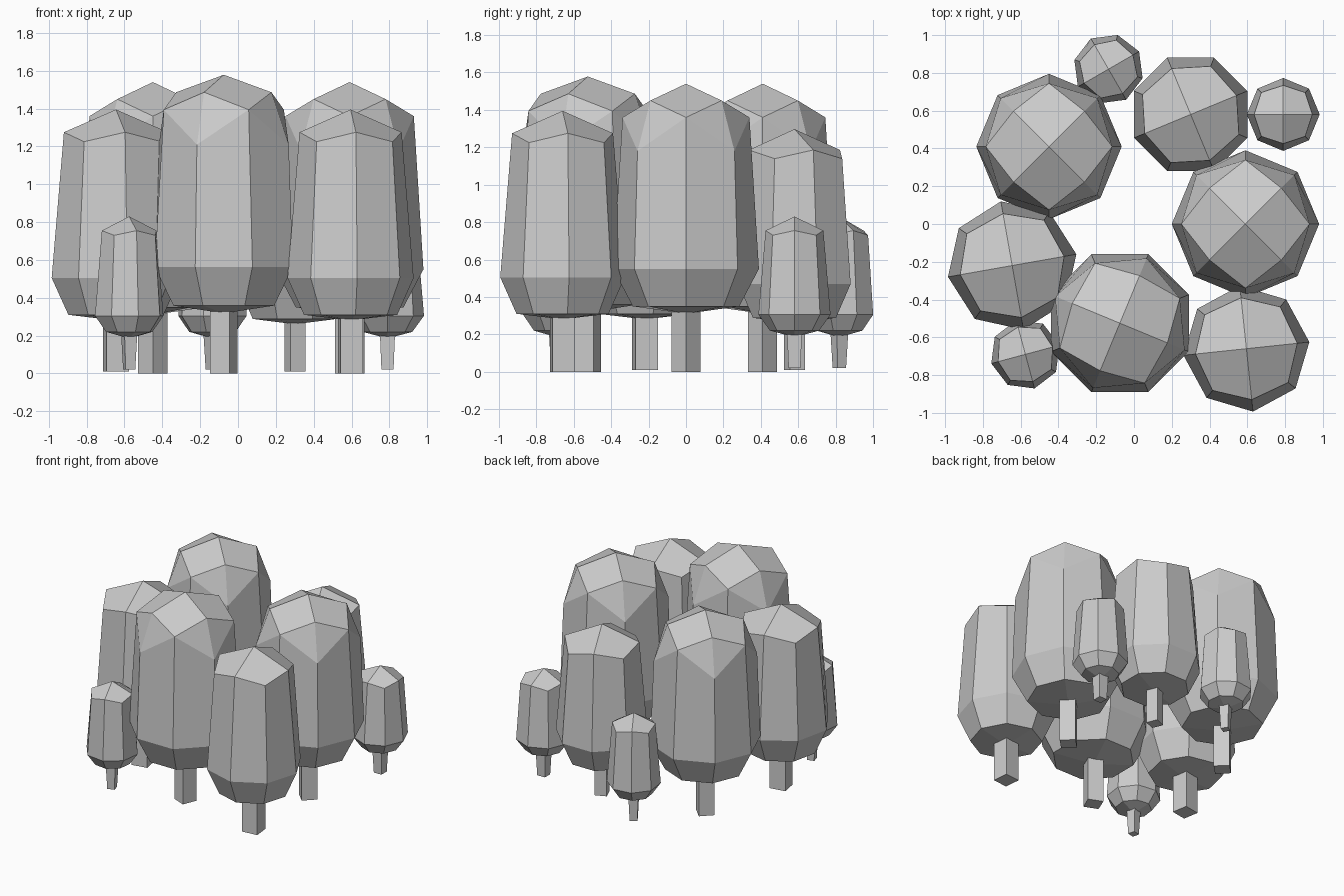
import bpy
import bmesh
from math import cos, sin, radians

cube = bpy.data.objects.get("Cube")
if cube:
    bpy.data.objects.remove(cube, do_unlink=True)

grey = bpy.data.materials.new("plain_grey")
grey.use_nodes = True
colour = (0.6, 0.6, 0.6, 1)
grey.diffuse_color = colour
grey.node_tree.nodes["Principled BSDF"].inputs["Base Color"].default_value = colour


def finish(name, bm, x, y, turn):
    bmesh.ops.recalc_face_normals(bm, faces=bm.faces)
    mesh = bpy.data.meshes.new(name)
    bm.to_mesh(mesh)
    bm.free()
    mesh.materials.append(grey)
    ob = bpy.data.objects.new(name, mesh)
    ob.location = (x, y, 0)
    ob.rotation_euler.z = radians(turn)
    bpy.context.collection.objects.link(ob)


def ring(bm, even, odd):
    """Eight vertices; even ones lie on the cross lines, odd ones between them."""
    verts = []
    for i in range(8):
        r, z = odd if i % 2 else even
        a = radians(45 * i)
        verts.append(bm.verts.new((r * cos(a), r * sin(a), z)))
    return verts


def cap(bm, z, rim):
    # Four quads meeting at a pole
    pole = bm.verts.new((0, 0, z))
    for i in range(0, 8, 2):
        bm.faces.new((pole, rim[i - 1], rim[i], rim[(i + 1) % 8]))


def band(bm, low, high):
    for i in range(8):
        j = (i + 1) % 8
        bm.faces.new((low[i], low[j], high[j], high[i]))


def cap_cross(bm, z, rim):
    # Four quads whose shared edges run along the even vertices
    pole = bm.verts.new((0, 0, z))
    for i in range(1, 8, 2):
        bm.faces.new((pole, rim[i - 1], rim[i], rim[(i + 1) % 8]))


def canopy(name, x, y, turn, r, h, shape):
    """Crown made of a pole, shoulder ring, wide skirt ring and underside."""
    top, mid, corner, skirt, under, base = shape
    bm = bmesh.new()
    shoulder = ring(bm, (mid[0] * r, mid[1] * h), (corner[0] * r, corner[1] * h))
    wide = ring(bm, (r, skirt * h), (r, skirt * h))
    low = ring(bm, (under[0] * r, under[1] * h), (under[0] * r, under[1] * h))
    cap_cross(bm, top * h, shoulder)
    if len(mid) == 3:
        # Pointed notches below the cross lines on the large crowns
        tips = ring(bm, (0.94 * r, mid[2] * h), (0, 0))
        for i in range(0, 8, 2):
            bm.faces.new((shoulder[i], shoulder[i - 1], tips[i]))
            bm.faces.new((shoulder[i], tips[i], shoulder[i + 1]))
        for i in range(1, 8, 2):
            bm.verts.remove(tips[i])
            tips[i] = shoulder[i]
        band(bm, wide, tips)
    else:
        band(bm, wide, shoulder)
    band(bm, low, wide)
    cap_cross(bm, base * h, low)
    finish(name, bm, x, y, turn)


def trunk(name, x, y, turn, side, foot, top, taper):
    bm = bmesh.new()
    bmesh.ops.create_cube(bm, size=1)
    for v in bm.verts:
        s = side * (taper if v.co.z < 0 else 1)
        v.co = (v.co.x * s, v.co.y * s, foot if v.co.z < 0 else top)
    finish(name, bm, x, y, turn)


# Crown proportions: top, mid (radius, height[, notch]), corner, skirt, underside, base
LARGE = (1.54, (0.69, 1.45, 1.18), (0.87, 1.36), 0.55, (0.73, 0.35), 0.31)
MEDIUM = (1.395, (0.81, 1.275), (0.85, 1.225), 0.505, (0.74, 0.31), 0.28)
SMALL = (0.83, (0.8, 0.755), (0.85, 0.73), 0.305, (0.68, 0.22), 0.185)

# Name, x, y, turn, radius, height scale, shape, trunk side, trunk foot, taper
trees = [
    ("large_tree_back", -0.45, 0.41, 45, 0.385, 1, LARGE, 0.11, 0, 1),
    ("large_tree_left", 0.59, 0.0, 45, 0.39, 1, LARGE, 0.11, 0, 1),
    ("large_tree_front", -0.075, -0.525, 67.5, 0.395, 1.025, LARGE, 0.11, 0, 1),
    ("medium_tree_right", -0.645, -0.22, 10, 0.345, 1, MEDIUM, 0.12, 0.01, 1),
    ("medium_tree_front", 0.595, -0.66, 6, 0.335, 1, MEDIUM, 0.12, 0, 1),
    ("medium_tree_back", 0.30, 0.58, 22.5, 0.325, 0.93, MEDIUM, 0.085, 0.01, 1),
    ("small_tree_front", -0.575, -0.69, 15, 0.187, 1, SMALL, 0.07, 0.02, 0.75),
    ("small_tree_back", -0.135, 0.82, 30, 0.187, 1, SMALL, 0.07, 0.02, 0.75),
    ("small_tree_left", 0.79, 0.58, 0, 0.193, 1, SMALL, 0.08, 0.02, 0.8),
]
for name, x, y, turn, r, h, shape, side, foot, taper in trees:
    canopy(name + "_crown", x, y, turn, r, h, shape)
    trunk(name + "_trunk", x, y, turn, side, foot, shape[-1] * h + 0.03, taper)
